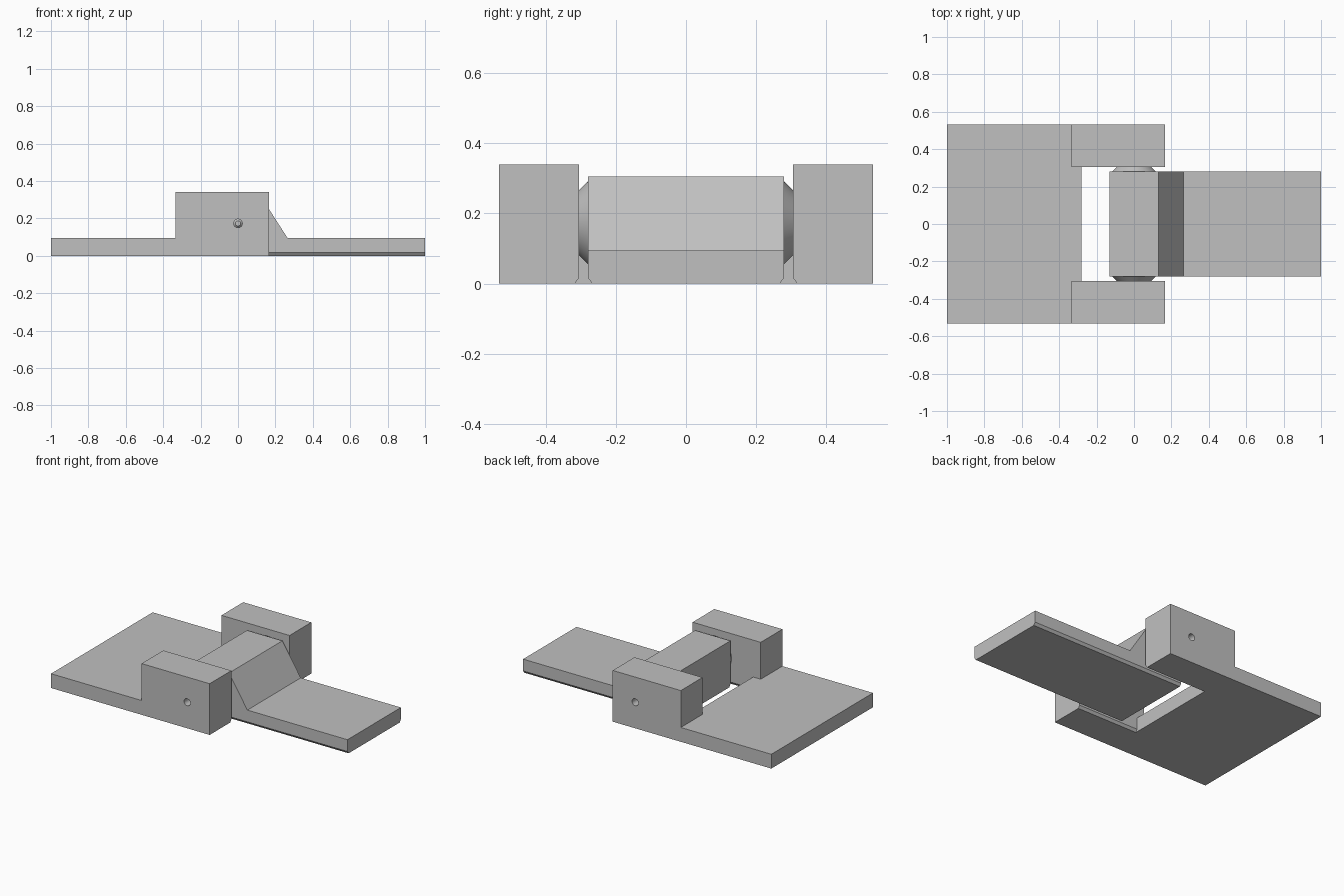
import bpy, bmesh, math
from mathutils import Matrix, Vector

if "Cube" in bpy.data.objects:
    bpy.data.objects.remove(bpy.data.objects["Cube"], do_unlink=True)

grey = bpy.data.materials.new("plain grey")
grey.use_nodes = True
colour = (0.53, 0.53, 0.53, 1)
grey.diffuse_color = colour
grey.node_tree.nodes["Principled BSDF"].inputs["Base Color"].default_value = colour

PIVOT_Z = 0.173
ARM_Y, GAP_Y, OUT_Y = 0.28, 0.305, 0.533


def finish(name, bm):
    bmesh.ops.recalc_face_normals(bm, faces=bm.faces)
    mesh = bpy.data.meshes.new(name)
    bm.to_mesh(mesh)
    bm.free()
    mesh.materials.append(grey)
    obj = bpy.data.objects.new(name, mesh)
    bpy.context.collection.objects.link(obj)
    return obj


def prism(name, points, vector):
    """Extrude a flat outline along a vector."""
    bm = bmesh.new()
    face = bm.faces.new([bm.verts.new(p) for p in points])
    ext = bmesh.ops.extrude_face_region(bm, geom=[face])
    moved = [v for v in ext["geom"] if isinstance(v, bmesh.types.BMVert)]
    bmesh.ops.translate(bm, verts=moved, vec=Vector(vector))
    return finish(name, bm)


def cone(name, y1, r1, y2, r2):
    """Cone along y at the pivot, from radius r1 at y1 to r2 at y2."""
    bm = bmesh.new()
    turn = Matrix.Rotation(-math.pi / 2 if y2 > y1 else math.pi / 2, 4, "X")
    place = Matrix.Translation((0, (y1 + y2) / 2, PIVOT_Z)) @ turn
    bmesh.ops.create_cone(bm, cap_ends=True, segments=64, radius1=r1, radius2=r2,
                          depth=abs(y2 - y1), matrix=place)
    return finish(name, bm)


def combine(target, tool, operation):
    mod = target.modifiers.new("combine", "BOOLEAN")
    mod.operation, mod.solver, mod.object = operation, "EXACT", tool
    bpy.context.view_layer.update()
    result = target.evaluated_get(bpy.context.evaluated_depsgraph_get())
    mesh = bpy.data.meshes.new_from_object(result)
    target.modifiers.clear()
    target.data = mesh
    bpy.data.objects.remove(tool, do_unlink=True)


# Fixed leaf: wide plate carrying two bearing blocks
base = prism("fixed_leaf", [(-1, -OUT_Y, 0), (-0.28, -OUT_Y, 0),
                            (-0.28, OUT_Y, 0), (-1, OUT_Y, 0)], (0, 0, 0.095))
for s in (-1, 1):
    # Block with a small chamfer under its inner edge
    outline = [(GAP_Y + 0.012, 0), (OUT_Y, 0), (OUT_Y, 0.34), (GAP_Y, 0.34), (GAP_Y, 0.017)]
    block = prism("bearing_block", [(-0.335, s * y, z) for y, z in outline], (0.5, 0, 0))
    combine(base, block, "UNION")
for s in (-1, 1):
    # Conical socket and the pin hole leading out of it
    combine(base, cone("socket", s * 0.295, 0.13, s * 0.415, 0.01), "DIFFERENCE")
    combine(base, cone("pin_hole", s * 0.37, 0.023, s * 0.6, 0.023), "DIFFERENCE")

# Moving leaf: flat arm with a raised knuckle and sloping shoulder
side = [(-0.13, 0), (1, 0), (1, 0.095), (0.265, 0.095), (0.13, 0.305), (-0.13, 0.305)]
arm = prism("moving_leaf", [(x, -ARM_Y, z) for x, z in side], (0, 2 * ARM_Y, 0))
for s in (-1, 1):
    # Chamfer along the lower long edge
    wedge = [(ARM_Y - 0.015, -0.003), (ARM_Y + 0.02, -0.003), (ARM_Y + 0.02, 0.04),
             (ARM_Y, 0.017)]
    combine(arm, prism("chamfer_cutter", [(-0.3, s * y, z) for y, z in wedge],
                       (1.5, 0, 0)), "DIFFERENCE")
for s in (-1, 1):
    # Conical pivot resting in the socket
    combine(arm, cone("pivot_cone", s * 0.25, 0.12, s * ARM_Y, 0.12), "UNION")
    combine(arm, cone("pivot_cone", s * 0.278, 0.12, s * 0.384, 0.014), "UNION")

# Crisp edges, rounded cones
bpy.ops.object.select_all(action="DESELECT")
for obj in (base, arm):
    obj.select_set(True)
bpy.context.view_layer.objects.active = base
bpy.ops.object.shade_smooth_by_angle(angle=math.radians(25))
